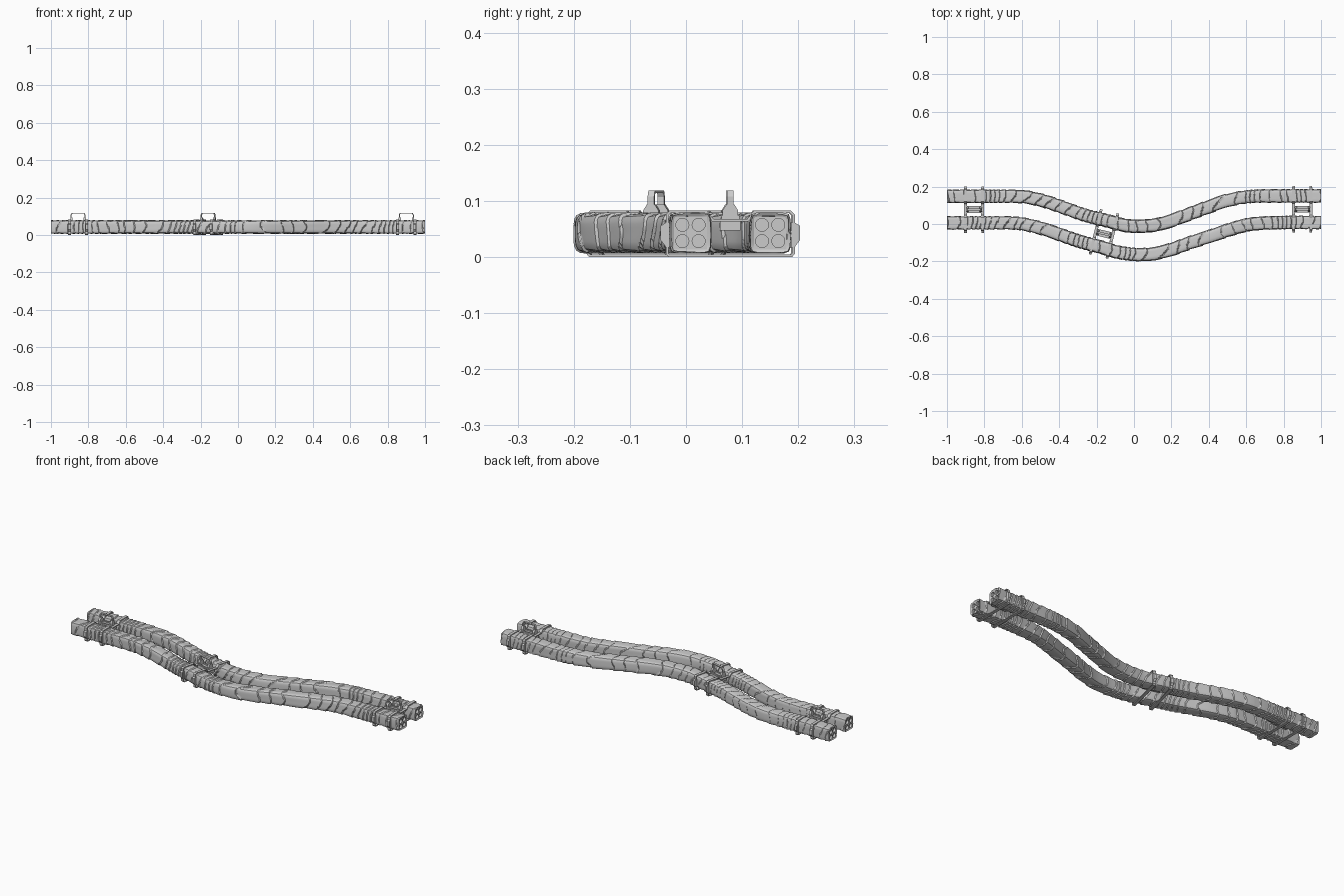
import bpy, bmesh, random
from math import sin, cos, pi, atan2, radians
from mathutils import Matrix, Vector

if "Cube" in bpy.data.objects:
    bpy.data.objects.remove(bpy.data.objects["Cube"])

random.seed(4)
ZC, HALF = 0.043, 0.033


def make(name, bm, smooth=False, mat=None):
    bmesh.ops.recalc_face_normals(bm, faces=bm.faces)
    me = bpy.data.meshes.new(name)
    bm.to_mesh(me)
    bm.free()
    ob = bpy.data.objects.new(name, me)
    bpy.context.collection.objects.link(ob)
    if mat:
        ob.matrix_world = mat
    if smooth:
        bpy.ops.object.select_all(action='DESELECT')
        ob.select_set(True)
        bpy.context.view_layer.objects.active = ob
        bpy.ops.object.shade_smooth_by_angle(angle=radians(32))
    return ob


def path_y(pts, x):
    """Smooth curve through (x, y) points: value and slope."""
    n = len(pts)

    def slope(i):
        a, b = pts[max(i - 1, 0)], pts[min(i + 1, n - 1)]
        return (b[1] - a[1]) / (b[0] - a[0])
    i = 0
    while i < n - 2 and x > pts[i + 1][0]:
        i += 1
    (x0, y0), (x1, y1) = pts[i], pts[i + 1]
    w, t = x1 - x0, (x - x0) / (x1 - x0)
    m0, m1 = slope(i) * w, slope(i + 1) * w
    y = ((2*t**3 - 3*t*t + 1) * y0 + (t**3 - 2*t*t + t) * m0
         + (3*t*t - 2*t**3) * y1 + (t**3 - t*t) * m1)
    d = ((6*t*t - 6*t) * (y0 - y1) + (3*t*t - 4*t + 1) * m0 + (3*t*t - 2*t) * m1) / w
    return y, d


# wrapped bundle: rounded square section with overlapping helical tape steps
def bundle(name, pts, seed):
    bm = bmesh.new()
    N, M = 640, 36
    rings, phase = [], seed
    for i in range(N + 1):
        x = -1 + 2 * i / N
        y, d = path_y(pts, x)
        a = atan2(d, 1)
        tight = abs(x) > 0.6 or -0.42 < x < 0.0
        phase += (30 if tight else 13) * 2 / N * (1 + 0.5 * sin(x * 23 + seed))
        p = 9 if abs(x) > 0.8 else 5 + 4 * max(0, (abs(x) - 0.6) / 0.2)
        ring = []
        for j in range(M):
            th = 2 * pi * (j + 0.5) / M
            c, s = cos(th), sin(th)
            r = HALF / (abs(c)**p + abs(s)**p)**(1 / p)
            t = phase + j / M + 0.2 * sin(2 * th + 7 * x + seed)
            r += 0.0045 * (t % 1.0) - 0.0005
            u = r * c
            ring.append(bm.verts.new((x - u * sin(a), y + u * cos(a), ZC + r * s)))
        rings.append(ring)
    for ra, rb in zip(rings, rings[1:]):
        for j in range(M):
            k = (j + 1) % M
            bm.faces.new((ra[j], ra[k], rb[k], rb[j]))
    # turned-in lip at both ends
    for ring, sx in ((rings[0], 1), (rings[-1], -1)):
        yc = sum(v.co.y for v in ring) / M
        inner = []
        for v in ring:
            v.co.x = -sx
            inner.append(bm.verts.new((-sx + sx * 0.004, yc + (v.co.y - yc) * 0.82,
                                       ZC + (v.co.z - ZC) * 0.82)))
        for j in range(M):
            k = (j + 1) % M
            bm.faces.new((ring[j], ring[k], inner[k], inner[j]))
    make(name, bm, True)


# end plate: four square tiles, each with a round socket
def socket_plate(name, side, y):
    bm = bmesh.new()
    h, r, S = 0.0145, 0.0115, 24
    for cy in (-h, h):
        for cz in (-h, h):
            loops = []
            for x, rad in ((0, None), (0, r), (-0.012, r)):
                L = []
                for j in range(S):
                    c, s = cos(2 * pi * j / S + pi / 4), sin(2 * pi * j / S + pi / 4)
                    q = rad if rad else h / max(abs(c), abs(s))
                    L.append(bm.verts.new((x, cy + q * c, cz + q * s)))
                loops.append(L)
            for A, B in zip(loops, loops[1:]):
                for j in range(S):
                    k = (j + 1) % S
                    bm.faces.new((A[j], A[k], B[k], B[j]))
            bm.faces.new(loops[-1])
    bmesh.ops.remove_doubles(bm, verts=bm.verts, dist=1e-5)
    make(name, bm, False, Matrix.Translation((side * 0.998, y, ZC))
         @ Matrix.Rotation(0 if side > 0 else pi, 4, 'Z'))


# extrude a closed or open outline into a flat band of given thickness
def band(name, pts, thick, x0, x1, mat, closed=True, axis='x'):
    bm = bmesh.new()
    n = len(pts)
    P = [Vector(p) for p in pts]
    rows = []
    for i in range(n):
        a = P[i - 1] if (i or closed) else P[i]
        b = P[(i + 1) % n] if (i < n - 1 or closed) else P[i]
        d1 = (P[i] - a).normalized() if a != P[i] else (b - P[i]).normalized()
        d2 = (b - P[i]).normalized() if b != P[i] else d1
        n1, n2 = Vector((-d1.y, d1.x)), Vector((-d2.y, d2.x))
        m = (n1 + n2) / (1 + n1.dot(n2))
        q = P[i] + m * thick
        co = [(x0, P[i]), (x1, P[i]), (x1, q), (x0, q)]
        rows.append([bm.verts.new((u, v.x, v.y) if axis == 'x' else (v.x, u, v.y))
                     for u, v in co])
    for i in range(n if closed else n - 1):
        A, B = rows[i], rows[(i + 1) % n]
        for k in range(4):
            bm.faces.new((A[k], A[(k + 1) % 4], B[(k + 1) % 4], B[k]))
    if not closed:
        bm.faces.new(rows[0])
        bm.faces.new(rows[-1])
    return make(name, bm, False, mat)


def prism(name, outline, x0, x1, mat):
    bm = bmesh.new()
    f = bm.faces.new([bm.verts.new((x0, y, z)) for y, z in outline])
    g = bmesh.ops.extrude_face_region(bm, geom=[f])
    bmesh.ops.translate(bm, vec=(x1 - x0, 0, 0),
                        verts=[v for v in g['geom'] if isinstance(v, bmesh.types.BMVert)])
    return make(name, bm, False, mat)


# the two bundles
upper = [(-1, .148), (-.8, .148), (-.6, .146), (-.5, .128), (-.4, .096), (-.27, .05),
         (-.143, .017), (-.05, -.007), (.03, -.012), (.12, -.004), (.2, .018), (.3, .055),
         (.4, .092), (.5, .126), (.62, .147), (.8, .15), (1, .15)]
lower = [(-1, .006), (-.8, .006), (-.62, .003), (-.5, -.022), (-.4, -.055), (-.3, -.09),
         (-.178, -.123), (-.08, -.152), (.03, -.164), (.12, -.156), (.2, -.136), (.3, -.1),
         (.4, -.068), (.5, -.034), (.62, -.002), (.8, .008), (1, .008)]
for nm, pts, seed in (('upper', upper, 0.3), ('lower', lower, 1.7)):
    bundle(nm + '_wrapped_bundle', pts, seed)
    socket_plate(nm + '_right_end_plate', 1, pts[-1][1])
    socket_plate(nm + '_left_end_plate', -1, pts[0][1])

# clamps: two straps around both bundles, side buckles, carrying handle
strap = [(-.11, 0), (.11, 0), (.115, .006), (.115, .076), (.108, .083), (.042, .083),
         (.030, .068), (-.030, .068), (-.042, .083), (-.108, .083), (-.115, .076), (-.115, .006)]
handle = [(-.040, .068), (-.040, .108), (-.034, .119), (.034, .119), (.040, .108), (.040, .068)]
for nm, cx, cy, ang in (('left', -.855, .077, 0), ('middle', -.160, -.053, -13.8),
                        ('right', .900, .079, 0)):
    mat = Matrix.Translation((cx, cy, 0)) @ Matrix.Rotation(radians(ang), 4, 'Z')
    for k, sx in enumerate((-.046, .046)):
        band(f'{nm}_strap_{k}', strap, .0045, sx - .008, sx + .008, mat)
        for s in (-1, 1):
            prism(f'{nm}_buckle_{k}_{s}', [(s * .108, .017), (s * .114, .017), (s * .124, .030),
                  (s * .124, .056), (s * .114, .062), (s * .108, .062)],
                  sx - .007, sx + .007, mat)
    prism(nm + '_bridge_plate', [(-.018, .047), (.018, .047), (.018, .068), (-.018, .068)],
          -.046, .046, mat)
    band(nm + '_handle', handle, -.005, -.006, .006, mat, closed=False, axis='y')
    for k, sx in enumerate((-.035, .035)):
        prism(f'{nm}_handle_lug_{k}', [(-.014, .066), (.014, .066), (.014, .083), (.007, .094),
              (-.007, .094), (-.014, .083)], sx - .006, sx + .006, mat)
    # hinge rails beside the handle
    for s in (-1, 1):
        prism(f'{nm}_rail_{s}', [(s * .010, .066), (s * .016, .066), (s * .016, .074),
              (s * .010, .074)], -.04, .04, mat)
